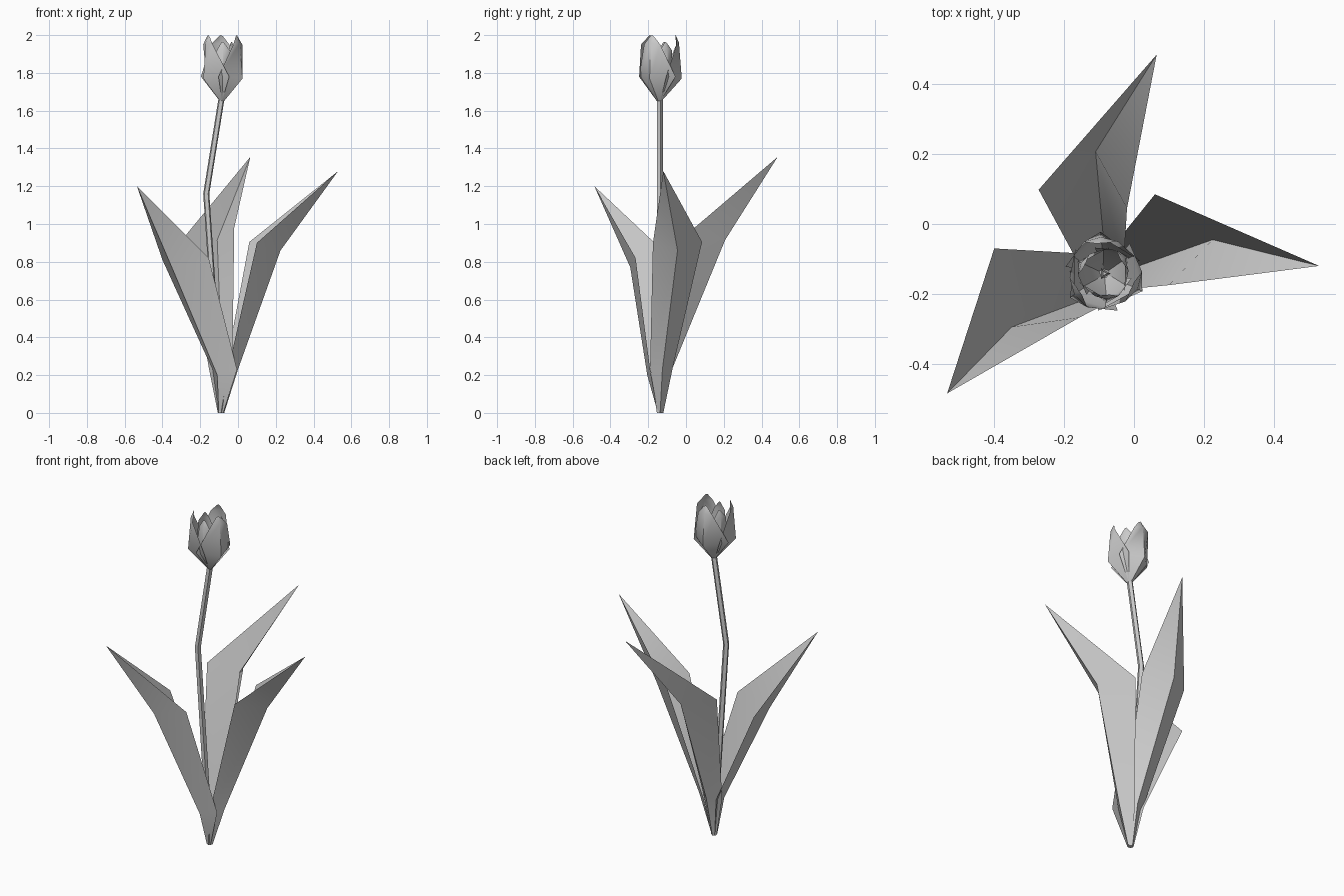
import bpy, bmesh
from math import sin, cos, radians
from mathutils import Vector

if "Cube" in bpy.data.objects:
    bpy.data.objects.remove(bpy.data.objects["Cube"])

grey = bpy.data.materials.new("pale_grey")
grey.use_nodes = True
grey.diffuse_color = (0.6, 0.6, 0.6, 1)
grey.node_tree.nodes["Principled BSDF"].inputs["Base Color"].default_value = (0.6, 0.6, 0.6, 1)


def sheet(name, rows, closed=False, angle=60):
    """Skin equal-length rows of points; coincident points are merged."""
    bm = bmesh.new()
    grid = [[bm.verts.new(p) for p in row] for row in rows]
    n = len(rows[0])
    for low, high in zip(grid, grid[1:]):
        for i in range(n if closed else n - 1):
            j = (i + 1) % n
            bm.faces.new((low[i], low[j], high[j], high[i]))
    if closed:
        bm.faces.new(grid[0][::-1])
        bm.faces.new(grid[-1])
    bmesh.ops.remove_doubles(bm, verts=bm.verts, dist=0.0005)
    mesh = bpy.data.meshes.new(name)
    bm.to_mesh(mesh)
    bm.free()
    mesh.materials.append(grey)
    obj = bpy.data.objects.new(name, mesh)
    bpy.context.collection.objects.link(obj)
    bpy.ops.object.select_all(action="DESELECT")
    obj.select_set(True)
    bpy.context.view_layer.objects.active = obj
    bpy.ops.object.shade_smooth_by_angle(angle=radians(angle))
    return obj


def polar(center, degrees, radius, z):
    a = radians(degrees)
    return Vector((center[0] + radius * cos(a), center[1] + radius * sin(a), z))


# Stem: slim five-sided tube with one bend
path = [(-0.09, -0.137, 0), (-0.168, -0.14, 1.16), (-0.088, -0.14, 1.66)]
sheet("stem", [[polar(p, 72 * k + 18, 0.017, p[2]) for k in range(5)] for p in path], closed=True)


# Leaves: narrow foot, collar, wide folded shoulder, pointed tip
def leaf(name, facing, collar, shoulder, tip):
    foot = [polar(path[0], facing + turn, 0.017, 0) for turn in (-90, 0, 90)]
    sheet(name, [foot, collar, shoulder, [tip] * 3])


leaf("left_leaf", 0,
     [(-0.05, -0.19, 0.24), (0, -0.125, 0.23), (-0.065, -0.07, 0.24)],
     [(0.1, -0.175, 0.9), (0.225, -0.045, 0.86), (0.06, 0.085, 0.905)],
     (0.53, -0.12, 1.28))
leaf("back_leaf", 90,
     [(-0.03, -0.12, 0.24), (-0.085, -0.07, 0.24), (-0.155, -0.12, 0.24)],
     [(-0.02, 0.045, 0.98), (-0.11, 0.207, 0.915), (-0.273, 0.098, 0.945)],
     (0.065, 0.485, 1.355))
leaf("right_leaf", 225,
     [(-0.14, -0.085, 0.24), (-0.11, -0.205, 0.2), (-0.005, -0.19, 0.23)],
     [(-0.4, -0.07, 0.81), (-0.35, -0.295, 0.77), (-0.155, -0.267, 0.82)],
     (-0.535, -0.485, 1.2))


# Flower: two whorls of three overlapping cupped petals
heart = (-0.085, -0.142)


def petal(name, facing, size, top):
    def row(spread, radii, heights):
        return [polar(heart, facing + s, r * size, 1.65 + h * top)
                for s, r, h in zip((-spread, 0, spread), radii, heights)]
    sheet(name, [
        row(60, (0.012,) * 3, (0,) * 3),
        row(75, (0.108, 0.12, 0.113), (0.13, 0.12, 0.13)),
        row(28, (0.1, 0.105, 0.108), (0.3, 0.31, 0.3)),
        row(8, (0.088,) * 3, (0.345, 0.35, 0.34)),
    ])


for k in range(3):
    petal(f"outer_petal_{k + 1}", 120 * k - 25, 1, 1)
    petal(f"inner_petal_{k + 1}", 120 * k + 35, 0.7, 0.9)

# Pistil: small tapered core
sheet("pistil", [[polar(heart, 120 * k, r, z) for k in range(3)]
                 for r, z in ((0.012, 1.65), (0.018, 1.8), (0.008, 1.85))], closed=True)
